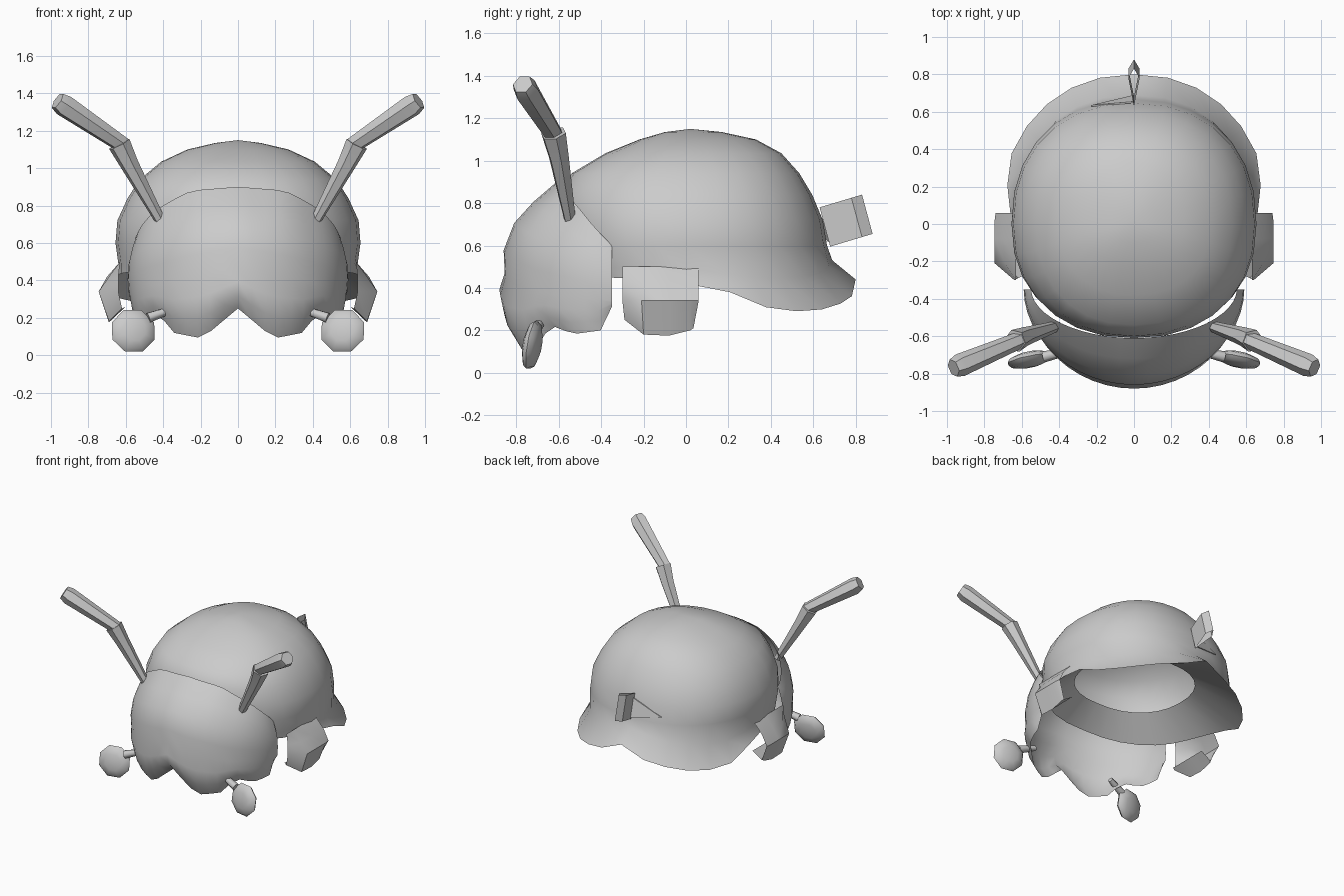
import bpy, bmesh, math
from mathutils import Vector, Matrix

if "Cube" in bpy.data.objects:
    bpy.data.objects.remove(bpy.data.objects["Cube"])

grey = bpy.data.materials.new("plain_grey")
grey.diffuse_color = (0.6, 0.6, 0.6, 1)
grey.use_nodes = True
grey.node_tree.nodes["Principled BSDF"].inputs["Base Color"].default_value = grey.diffuse_color


def finish(name, bm, angle=50):
    bmesh.ops.recalc_face_normals(bm, faces=bm.faces)
    me = bpy.data.meshes.new(name)
    bm.to_mesh(me)
    bm.free()
    ob = bpy.data.objects.new(name, me)
    bpy.context.collection.objects.link(ob)
    me.materials.append(grey)
    bpy.ops.object.select_all(action='DESELECT')
    ob.select_set(True)
    bpy.context.view_layer.objects.active = ob
    bpy.ops.object.shade_smooth_by_angle(angle=math.radians(angle))
    return ob


def loft(bm, rows, closed=False):
    """Skin quads between successive rows of points."""
    vs = [[bm.verts.new(p) for p in r] for r in rows]
    n = len(rows[0])
    for a, b in zip(vs, vs[1:]):
        for i in range(n if closed else n - 1):
            j = (i + 1) % n
            bm.faces.new((a[i], a[j], b[j], b[i]))
    return vs


def lerp(keys, t):
    for (a, u), (b, v) in zip(keys, keys[1:]):
        if t <= b:
            return u + (v - u) * (t - a) / (b - a)
    return keys[-1][1]


def power(v, e):
    return math.copysign(abs(v) ** e, v)


# Helmet dome: rings run from the front (0 degrees) round to the back (180)
N = 28


def ring(zf, w, front, back):
    pts = []
    for i in range(N):
        a = 2 * math.pi * i / N
        d = math.degrees(a)
        d = min(d, 360 - d)
        c = power(math.cos(a), 0.9)
        wd = w(d) if callable(w) else w
        z = zf(d) if callable(zf) else zf
        pts.append((wd * power(math.sin(a), 0.9), -front * c if c > 0 else -back * c, z))
    return pts


valley = lambda d: lerp([(0, .5), (90, .49), (120, .44), (150, .46), (180, .53)], d)
rim = lambda d: lerp([(0, .47), (75, .44), (98, .41), (111, .33), (120, .29), (137, .29),
                      (152, .32), (167, .36), (180, .44)], d)
rim_w = lambda d: lerp([(0, .63), (85, .64), (112, .72), (180, .7)], d)
lining_z = lambda d: lerp([(0, .62), (90, .6), (180, .58)], d)
bm = bmesh.new()
vs = loft(bm, [
    ring(1.135, .12, .1, .17), ring(1.1, .27, .22, .33), ring(1.035, .41, .38, .45),
    ring(.94, .525, .54, .535), ring(.84, .59, .6, .595), ring(.72, .645, .61, .645),
    ring(.6, .655, .6, .665), ring(valley, .64, .58, .69), ring(rim, rim_w, .56, .8),
    ring(lining_z, .42, .4, .42)], closed=True)
top = bm.verts.new((0, 0.02, 1.15))
for i in range(N):
    bm.faces.new((top, vs[0][i], vs[0][(i + 1) % N]))
finish("helmet_dome", bm, 60)

# Face mask wrapped round the front, with a double-lobed lower edge
M = 12
top_z = [(0, .9), (.3, .88), (.6, .77), (.8, .68), (1, .6)]
low_z = [(0, .25), (.22, .09), (.42, .12), (.53, .21), (.62, .22), (.7, .18), (.92, .2), (1, .31)]
mid_z = [(0, .47), (.5, .38), (1, .34)]
# (blend between top, crease and bottom heights; front reach; half width)
shape = [(0, .61, .55), (.22, .72, .57), (.45, .81, .585), (.75, .86, .59), (1, .855, .585),
         (1.35, .88, .58), (1.7, .86, .57), (2, .8, .56)]
bm = bmesh.new()
rows = []
for k, front, w in shape:
    r = []
    for i in range(-M, M + 1):
        t = abs(i) / M
        a = i / M * math.pi / 2
        hi, mid, lo = lerp(top_z, t), lerp(mid_z, t), lerp(low_z, t)
        z = hi + (mid - hi) * k if k <= 1 else mid + (lo - mid) * (k - 1)
        r.append((w * math.sin(a), -.35 - (front - .35) * math.cos(a) ** 1.05
                  if abs(i) < M else -.35, z))
    rows.append(r)
loft(bm, rows)
finish("face_mask", bm, 60)


def tube(bm, stations, sides=6):
    """Capped tube through (point, radius) stations."""
    axis = Vector(stations[-1][0]) - Vector(stations[0][0])
    rot = axis.to_track_quat('Z', 'Y').to_matrix()
    rows = []
    for p, r in stations:
        rows.append([Vector(p) + rot @ Vector((r * math.cos(2 * math.pi * i / sides),
                     r * math.sin(2 * math.pi * i / sides), 0)) for i in range(sides)])
    v = loft(bm, rows, closed=True)
    bm.faces.new(v[0])
    bm.faces.new(v[-1])


for s, side in ((1, "right"), (-1, "left")):
    # Two-part antenna with a stepped joint
    bm = bmesh.new()
    tube(bm, [((s * .41, -.545, .71), .028), ((s * .58, -.60, 1.02), .05),
              ((s * .635, -.625, 1.13), .062)])
    tube(bm, [((s * .61, -.62, 1.12), .045), ((s * .93, -.755, 1.335), .062),
              ((s * .965, -.77, 1.36), .05)])
    finish(side + "_antenna", bm, 45)

    # Flattened eye pod on a short stalk
    bm = bmesh.new()
    m = (Matrix.Translation((s * .56, -.725, .13)) @ Matrix.Rotation(-s * .2, 4, 'Z')
         @ Matrix.Rotation(-.17, 4, 'X') @ Matrix.Diagonal((.125, .04, .122, 1))
         @ Matrix.Rotation(math.pi / 2, 4, 'X') @ Matrix.Rotation(math.pi / 8, 4, 'Z'))
    bmesh.ops.create_uvsphere(bm, u_segments=8, v_segments=6, radius=1, matrix=m)
    tube(bm, [((s * .35, -.68, .245), .02), ((s * .48, -.71, .2), .03)])
    finish(side + "_eye_pod", bm, 60)

    # Ear flap: bulges outward, then tucks in
    bm = bmesh.new()
    ys = (-.30, -.21, -.08, .02, .06)
    loft(bm, [[(s * .63, y, .5) for y in ys],
              [(s * x, y, .42) for x, y in zip((.64, .69, .70, .70, .70), ys)],
              [(s * x, y, .34) for x, y in zip((.64, .745, .745, .745, .74), ys)],
              [(s * x, y, z) for x, y, z in zip((.62, .69, .69, .69, .68),
               (-.29, -.2, -.08, .02, .035), (.25, .18, .175, .2, .21))],
              [(s * .60, y, .26) for y in (-.28, -.2, -.08, .02, .035)]])
    finish(side + "_ear_flap", bm, 40)

# Rear buckle: diamond-section loop
bm = bmesh.new()
hi = [(0, .63, .78), (.03, .78, .825), (0, .83, .84), (-.03, .78, .825)]
loft(bm, [hi, [(x, y + .05, z - .185) for x, y, z in hi]], closed=True)
finish("rear_buckle", bm, 40)

# Thin pointed strap end beside the buckle
bm = bmesh.new()
front = [(0, .655, .75), (0, .69, .61), (-.23, .635, .65)]
a = [bm.verts.new(p) for p in front]
b = [bm.verts.new((x, y - .008, z)) for x, y, z in front]
bm.faces.new(a)
bm.faces.new(b)
for i in range(3):
    j = (i + 1) % 3
    bm.faces.new((a[i], a[j], b[j], b[i]))
finish("strap_end", bm, 30)
